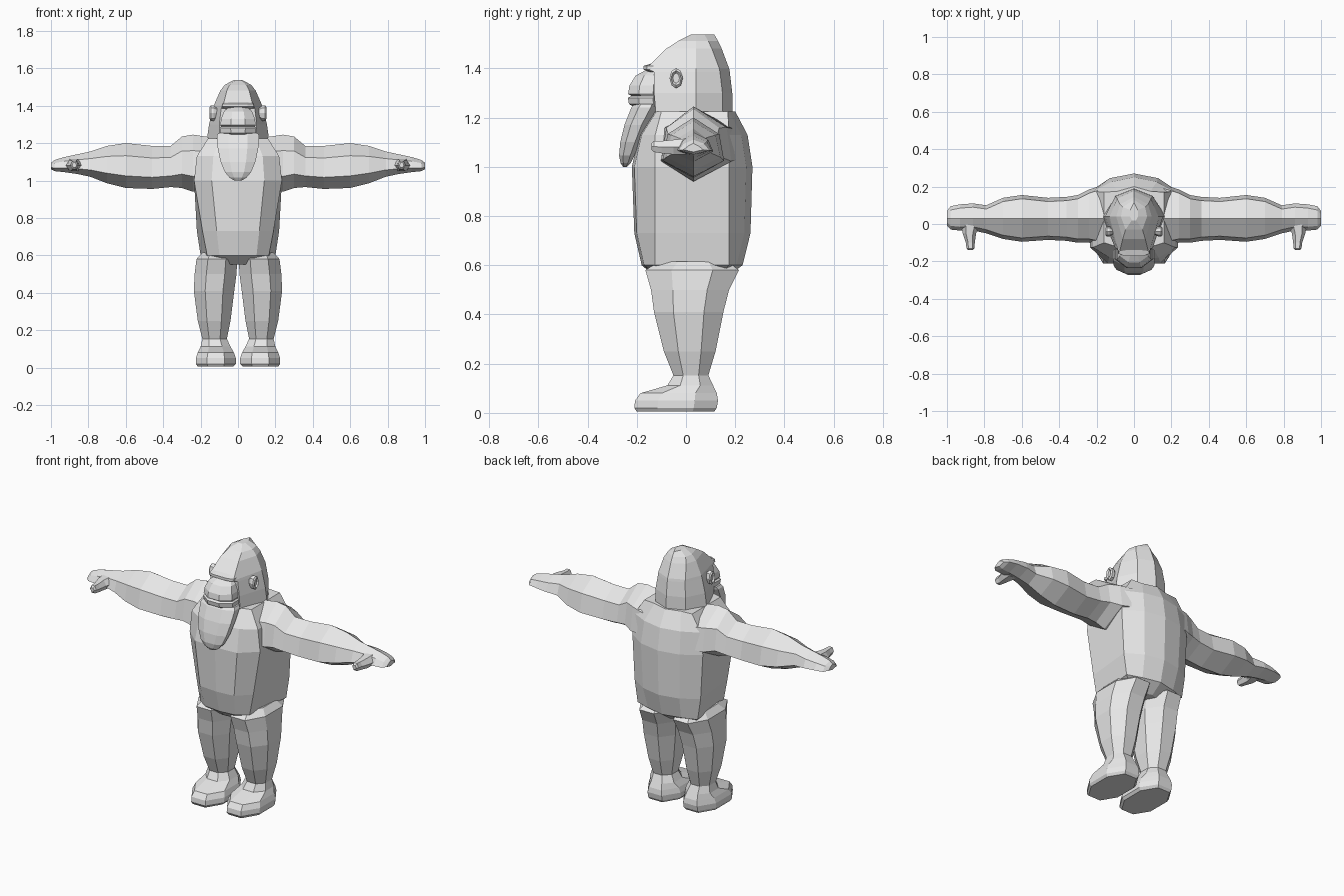
import bpy, bmesh, math

fur = bpy.data.materials.new("light_grey")
fur.diffuse_color = (0.8, 0.8, 0.8, 1)


def loft(name, rings, mirror=False):
    """Skin equal-length rings of points and cap both ends."""
    bm = bmesh.new()
    vs = [[bm.verts.new(p) for p in ring] for ring in rings]
    n = len(vs[0])
    for a, b in zip(vs, vs[1:]):
        for i in range(n):
            j = (i + 1) % n
            bm.faces.new((a[i], a[j], b[j], b[i]))
    bm.faces.new(vs[0])
    bm.faces.new(vs[-1])
    bmesh.ops.recalc_face_normals(bm, faces=bm.faces)
    me = bpy.data.meshes.new(name)
    bm.to_mesh(me)
    bm.free()
    me.materials.append(fur)
    ob = bpy.data.objects.new(name, me)
    bpy.context.collection.objects.link(ob)
    if mirror:
        ob.modifiers.new("mirror", 'MIRROR').use_mirror_merge = False
    return ob


def sym(half, z):
    """Full ring from the x >= 0 half; first and last points lie on x = 0."""
    return [(x, y, z) for x, y in half] + [(-x, y, z) for x, y in half[-2:0:-1]]


def octagon(x0, x1, y0, y1, z, c=0.28):
    """Chamfered rectangle at height z."""
    dx, dy = (x1 - x0) * c, (y1 - y0) * c
    return [(x0 + dx, y0, z), (x1 - dx, y0, z), (x1, y0 + dy, z), (x1, y1 - dy, z),
            (x1 - dx, y1, z), (x0 + dx, y1, z), (x0, y1 - dy, z), (x0, y0 + dy, z)]


# Torso: z, front width, back width, front y, back y
torso = [(0.55, 0.10, 0.13, -0.12, 0.16), (0.60, 0.165, 0.20, -0.18, 0.23),
         (0.73, 0.19, 0.22, -0.21, 0.262), (1.00, 0.235, 0.235, -0.22, 0.27),
         (1.13, 0.22, 0.22, -0.19, 0.25), (1.225, 0.16, 0.16, -0.13, 0.20)]
loft("torso", [sym([(0, f), (0.6 * a, f + 0.01), (a, max(f + 0.03, -0.125)),
                    (b, min(0.175, k - 0.03)), (0.55 * b, k - 0.025), (0, k)], z)
               for z, a, b, f, k in torso])

# Arms and hands: x, front y, back y, bottom z, top z
arm = [(0.0, -0.15, 0.25, 0.98, 1.235), (0.14, -0.12, 0.215, 0.96, 1.23),
       (0.24, -0.10, 0.185, 0.94, 1.245), (0.30, -0.10, 0.155, 0.96, 1.235),
       (0.36, -0.09, 0.145, 0.965, 1.185), (0.46, -0.085, 0.14, 0.955, 1.185),
       (0.60, -0.095, 0.155, 0.96, 1.20), (0.70, -0.08, 0.14, 0.985, 1.185),
       (0.79, -0.05, 0.10, 1.02, 1.155), (0.86, -0.035, 0.11, 1.035, 1.14),
       (0.93, -0.035, 0.105, 1.045, 1.125), (0.98, -0.03, 0.095, 1.05, 1.11),
       (1.0, -0.01, 0.07, 1.06, 1.095)]


def arm_ring(x, f, k, lo, hi):
    h, m = hi - lo, 0.03
    u, d = lo + 0.72 * h, lo + 0.27 * h
    return [(x, m, hi), (x, f + 0.02, u), (x, f, d), (x, m, lo), (x, k, d), (x, k - 0.02, u)]


loft("arm", [arm_ring(*a) for a in arm], True)

# Thumbs: y, centre x, half width, bottom z, top z
thumb = [(0.0, 0.875, 0.05, 1.05, 1.115), (-0.05, 0.88, 0.036, 1.05, 1.11),
         (-0.10, 0.875, 0.024, 1.055, 1.105), (-0.13, 0.875, 0.021, 1.06, 1.105),
         (-0.14, 0.875, 0.012, 1.07, 1.095)]
loft("thumb", [[(c - w, y, (a + b) / 2), (c - w / 2, y, b), (c + w / 2, y, b),
                (c + w, y, (a + b) / 2), (c + w / 2, y, a), (c - w / 2, y, a)]
               for y, c, w, a, b in thumb], True)

# Legs: z, inner x, outer x, front y, back y
leg = [(0.615, 0.03, 0.19, -0.11, 0.17), (0.58, 0.004, 0.222, -0.165, 0.215),
       (0.50, 0.008, 0.232, -0.142, 0.175), (0.41, 0.02, 0.236, -0.13, 0.152),
       (0.25, 0.04, 0.215, -0.09, 0.12), (0.15, 0.06, 0.19, -0.05, 0.09),
       (0.12, 0.06, 0.19, -0.05, 0.09)]
loft("leg", [octagon(a, b, f, k, z) for z, a, b, f, k in leg], True)

# Feet: z, inner x, outer x, front y, back y
foot = [(0.005, 0.025, 0.215, -0.20, 0.115), (0.02, 0.012, 0.225, -0.21, 0.125),
        (0.05, 0.012, 0.225, -0.207, 0.13), (0.08, 0.022, 0.215, -0.185, 0.125),
        (0.112, 0.04, 0.20, -0.075, 0.11), (0.155, 0.06, 0.19, -0.05, 0.09)]
loft("foot", [octagon(a, b, f, k, z) for z, a, b, f, k in foot], True)

# Head with pointed crest: z, front y, front width, side width, back width, back y
head = [(1.19, -0.12, 0.10, 0.17, 0.10, 0.19), (1.30, -0.13, 0.10, 0.155, 0.10, 0.188),
        (1.385, -0.13, 0.09, 0.135, 0.09, 0.178), (1.40, -0.16, 0.08, 0.13, 0.09, 0.175),
        (1.48, -0.08, 0.06, 0.095, 0.075, 0.145), (1.512, -0.03, 0.045, 0.07, 0.06, 0.13),
        (1.537, 0.02, 0.012, 0.022, 0.02, 0.115)]
loft("head", [sym([(0, f), (a, f), (w, 0.04), (b, k - 0.04), (0, k)], z)
              for z, f, a, w, b, k in head])

# Brow ridge
loft("brow", [octagon(-w, w, f, -0.10, z, 0.2)
              for z, w, f in [(1.385, 0.075, -0.15), (1.395, 0.085, -0.172),
                              (1.41, 0.083, -0.172), (1.42, 0.07, -0.14)]])

# Muzzle, with a groove for the mouth: z, half width, front y
muzzle = [(1.245, 0.085, -0.215), (1.255, 0.095, -0.232), (1.28, 0.098, -0.236),
          (1.288, 0.09, -0.222), (1.296, 0.095, -0.235), (1.33, 0.09, -0.23),
          (1.37, 0.075, -0.205), (1.392, 0.05, -0.165)]
loft("muzzle", [octagon(-w, w, f, -0.09, z, 0.3) for z, w, f in muzzle])

# Beard: z, half width, front y, back y
beard = [(1.255, 0.105, -0.21, -0.11), (1.24, 0.113, -0.222, -0.115),
         (1.17, 0.108, -0.25, -0.155), (1.10, 0.093, -0.267, -0.185),
         (1.045, 0.07, -0.272, -0.21), (1.015, 0.045, -0.266, -0.225),
         (1.0, 0.02, -0.256, -0.24)]
loft("beard", [octagon(-w, w, f, k, z, 0.27) for z, w, f, k in beard])

# Ears: dished octagonal discs, x and radius
ear = [(0.11, 0.6), (0.13, 1.0), (0.145, 1.0), (0.152, 0.75), (0.143, 0.5)]
loft("ear", [[(x, -0.04 + 0.027 * r * math.cos(t * math.pi / 4),
               1.36 + 0.041 * r * math.sin(t * math.pi / 4)) for t in range(8)]
             for x, r in ear], True)
